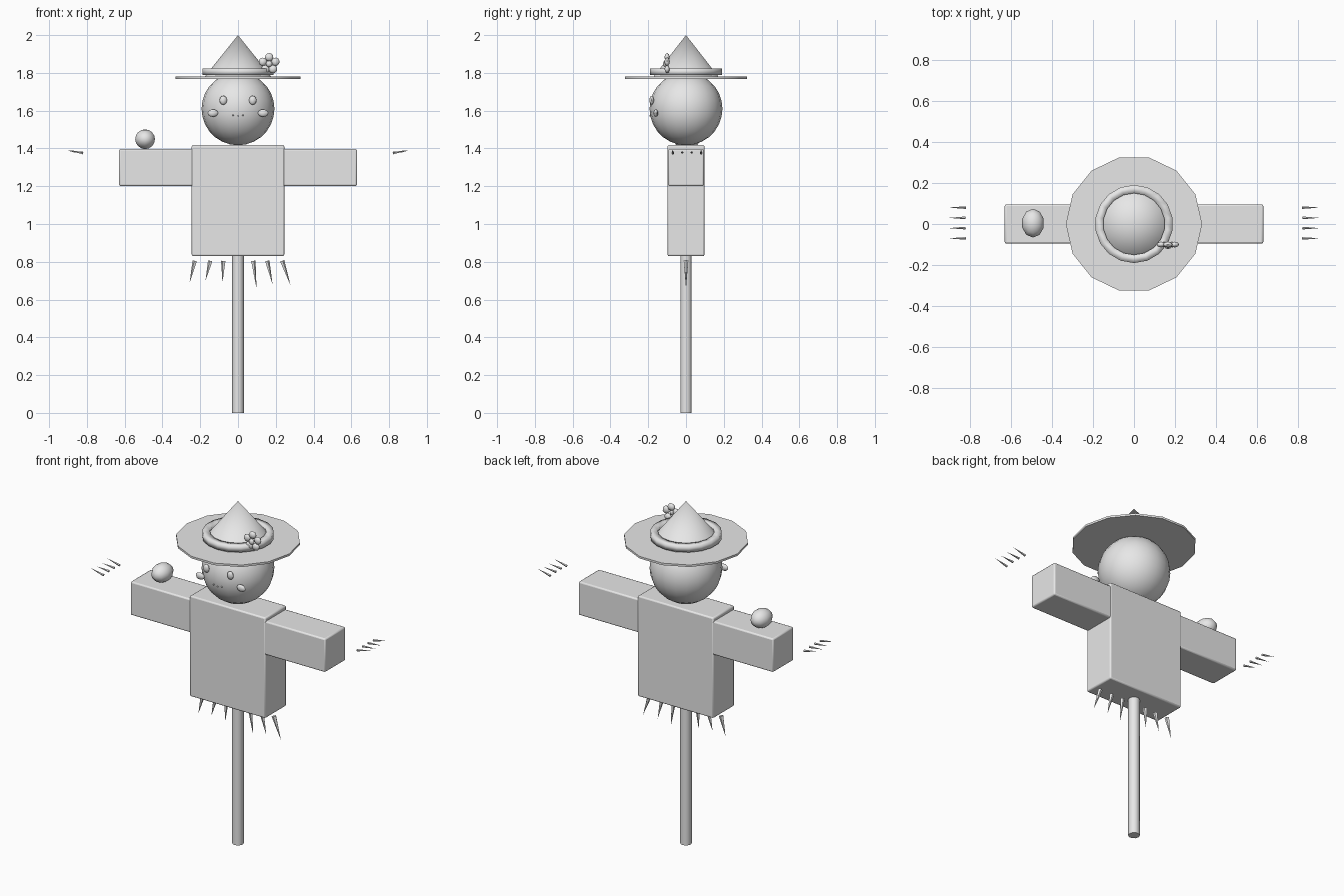
import bpy
from math import pi, sin, cos, radians
from mathutils import Vector

cube = bpy.data.objects.get("Cube")
if cube:
    bpy.data.objects.remove(cube, do_unlink=True)

grey = bpy.data.materials.new("plain grey")
grey.use_nodes = True
color = (0.8, 0.8, 0.8, 1)
grey.diffuse_color = color
grey.node_tree.nodes["Principled BSDF"].inputs["Base Color"].default_value = color


def finish(name, smooth=35):
    ob = bpy.context.object
    ob.name = name
    ob.data.materials.append(grey)
    bpy.ops.object.transform_apply(location=False, rotation=False, scale=True)
    bpy.ops.object.shade_smooth_by_angle(angle=radians(smooth))
    return ob


def box(name, center, size):
    bpy.ops.mesh.primitive_cube_add(size=1, location=center)
    bpy.context.object.scale = size
    ob = finish(name)
    bevel = ob.modifiers.new("soft edges", 'BEVEL')
    bevel.width = 0.008
    bevel.segments = 2


def ball(name, center, radii, segments=8, rings=6, turn=(0, 0, 0)):
    bpy.ops.mesh.primitive_uv_sphere_add(segments=segments, ring_count=rings,
                                         location=center, rotation=turn)
    bpy.context.object.scale = radii
    return finish(name, 60)


def column(name, sides, r1, r2, z1, z2):
    bpy.ops.mesh.primitive_cone_add(vertices=sides, radius1=r1, radius2=r2, depth=z2 - z1,
                                    location=(0, 0, (z1 + z2) / 2), rotation=(0, 0, pi / 2))
    return finish(name, 40)


def straw(name, base, tip, radius):
    """A thin spike from its wide base to its tip."""
    base, tip = Vector(base), Vector(tip)
    axis = tip - base
    bpy.ops.mesh.primitive_cone_add(vertices=5, radius1=radius, radius2=0, depth=axis.length,
                                    location=(base + tip) / 2)
    bpy.context.object.rotation_euler = axis.to_track_quat('Z', 'Y').to_euler()
    finish(name)


# Post, body and arms
column("post", 10, 0.031, 0.031, 0, 0.9)
box("torso", (0, 0, 1.124), (0.49, 0.195, 0.588))
for side, x in (("right", -1), ("left", 1)):
    box(side + "_arm", (x * 0.425, 0, 1.299), (0.41, 0.19, 0.196))

# Head and face
ball("head", (0, 0, 1.61), (0.193, 0.193, 0.193), 20, 14)
for side, x in (("right", -1), ("left", 1)):
    ball(side + "_eye", (x * 0.078, -0.182, 1.655), (0.02, 0.012, 0.024))
    ball(side + "_cheek", (x * 0.133, -0.16, 1.587), (0.028, 0.012, 0.02))
for i in (-1, 0, 1):
    ball("mouth_stitch", (i * 0.026, -0.187, 1.572 + 0.004 * abs(i)), (0.005, 0.006, 0.004), 6, 4)

# Hat: brim, crown and band
column("hat_brim", 14, 0.332, 0.332, 1.768, 1.78)
column("hat_crown", 14, 0.178, 0, 1.778, 2.0)
bpy.ops.mesh.primitive_cylinder_add(vertices=18, radius=0.19, depth=0.036, location=(0, 0, 1.806),
                                    end_fill_type='NOTHING')
band = finish("hat_band", 40)
thick = band.modifiers.new("band thickness", 'SOLIDIFY')
thick.thickness = 0.04
thick.offset = -1

# Hat flower
fx, fy, fz = 0.165, -0.1, 1.848
for i in range(5):
    a = pi / 2 + i * 2 * pi / 5
    ball("flower_petal", (fx + 0.035 * cos(a), fy, fz + 0.035 * sin(a)),
         (0.022, 0.014, 0.022), 8, 6, (0, -a, 0))
ball("flower_center", (fx, fy - 0.01, fz), (0.017, 0.012, 0.017))

# Small round perch bird on the right arm
ball("perched_ball", (-0.492, 0.004, 1.449), (0.055, 0.07, 0.052), 10, 8)

# Straw past the sleeves
for side in (-1, 1):
    for i in range(4):
        y = 0.08 - i * 0.05
        lift = 0.012 * (1 - abs(i - 1.5) / 1.5)
        straw("hand_straw", (side * 0.82, y, 1.374 + lift / 2),
              (side * 0.905, y, 1.393 - lift), 0.007)

# Straw under the torso: top x, bottom x, bottom z
for top, bottom, z in ((-0.228, -0.256, 0.69), (-0.146, -0.172, 0.7), (-0.077, -0.082, 0.69),
                       (0.08, 0.098, 0.66), (0.154, 0.183, 0.68), (0.233, 0.278, 0.675)):
    straw("hem_straw", (top, 0, 0.805), (bottom, 0, z), 0.013)
